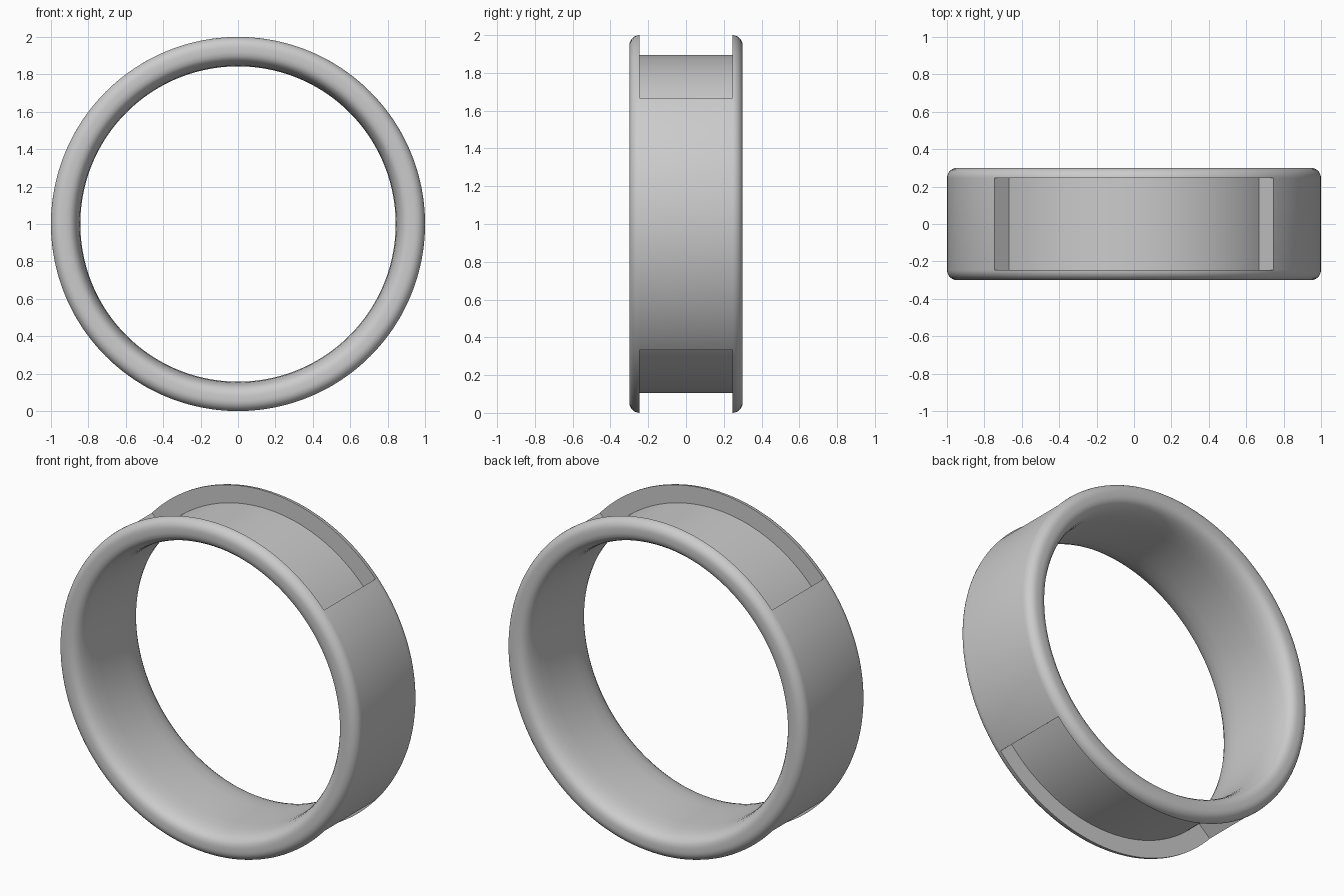
import bpy, bmesh
from math import sin, cos, pi, radians

cube = bpy.data.objects.get("Cube")
if cube:
    bpy.data.objects.remove(cube)

OUTER, FLOOR, HALF, FILLET = 1.0, 0.895, 0.3, 0.055
GROOVE = radians(48.2)          # half-angle of each recess
WALL = HALF - FILLET            # inner side of the recess flanges

# Right half of the band section as (y, radius): rounded bore, flat rim, outer fillet
half = [(0.12, 0.843), (0.19, 0.847), (0.235, 0.855), (0.265, 0.866),
        (0.285, 0.88), (0.296, 0.897), (HALF, 0.918)]
for k in range(8):
    a = pi / 2 * k / 7
    half.append((WALL + FILLET * cos(a), OUTER - FILLET + FILLET * sin(a)))
profile = half + [(-y, r) for y, r in reversed(half)]
last = len(half) - 1            # edge from last to last + 1 is the outer surface

# Angles around the ring, measured from the top, with a recess flag per segment
segments = []
for start, span, cut, count in ((-GROOVE, 2 * GROOVE, True, 60),
                                (GROOVE, pi - 2 * GROOVE, False, 52),
                                (pi - GROOVE, 2 * GROOVE, True, 60),
                                (pi + GROOVE, pi - 2 * GROOVE, False, 52)):
    segments += [(start + span * i / count, cut) for i in range(count)]

bm = bmesh.new()


def point(y, r, angle):
    return bm.verts.new((r * sin(angle), y, OUTER + r * cos(angle)))


rings, floors = [], []
for i, (angle, cut) in enumerate(segments):
    rings.append([point(y, r, angle) for y, r in profile])
    touches = cut or segments[i - 1][1]
    floors.append([point(y, FLOOR, angle) for y in (WALL, -WALL)] if touches else None)

for i, (angle, cut) in enumerate(segments):
    j = (i + 1) % len(segments)

    def strip(a, b):
        for k in range(len(a) - 1):
            bm.faces.new((a[k], a[k + 1], b[k + 1], b[k]))

    # Bore, rims and fillets
    strip(rings[i][:last + 1], rings[j][:last + 1])
    strip(rings[i][last + 1:] + rings[i][:1], rings[j][last + 1:] + rings[j][:1])
    # Outer surface, sunk into a floor with flange walls along the recesses
    a, b = rings[i][last:last + 2], rings[j][last:last + 2]
    if cut:
        a = [a[0]] + floors[i] + [a[1]]
        b = [b[0]] + floors[j] + [b[1]]
    strip(a, b)
    # Radial end walls of the recesses
    if cut != segments[i - 1][1]:
        bm.faces.new((rings[i][last], rings[i][last + 1], floors[i][1], floors[i][0]))

bmesh.ops.recalc_face_normals(bm, faces=bm.faces)
mesh = bpy.data.meshes.new("ring_band")
bm.to_mesh(mesh)
bm.free()

# Plain grey material
grey = bpy.data.materials.new("light_grey")
grey.use_nodes = True
colour = (0.6, 0.6, 0.6, 1)
grey.diffuse_color = colour
grey.node_tree.nodes["Principled BSDF"].inputs["Base Color"].default_value = colour
mesh.materials.append(grey)

band = bpy.data.objects.new("ring_band", mesh)
bpy.context.collection.objects.link(band)
bpy.ops.object.select_all(action='DESELECT')
band.select_set(True)
bpy.context.view_layer.objects.active = band
bpy.ops.object.shade_smooth_by_angle(angle=radians(30))
